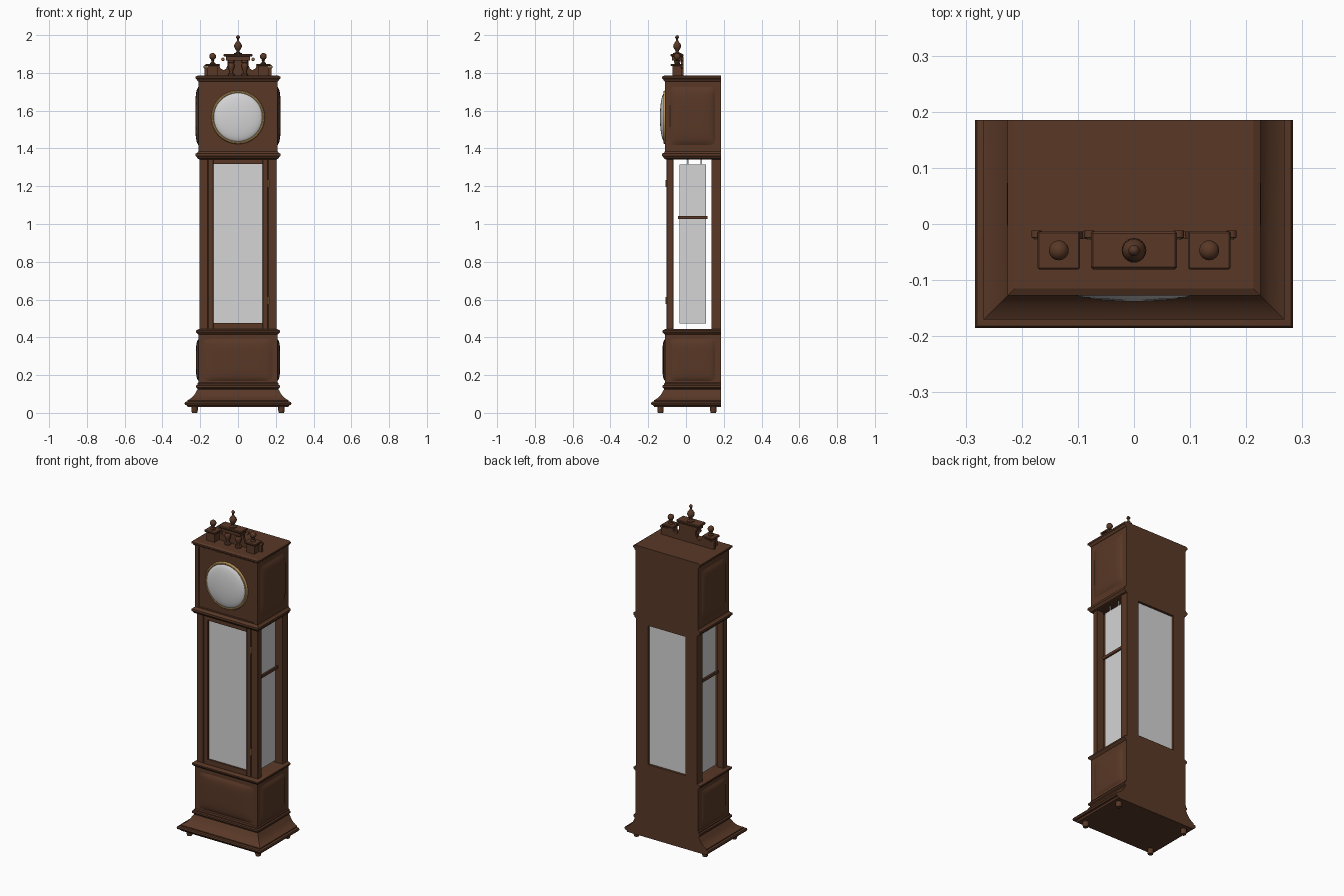
import bpy, bmesh, math
from mathutils import Matrix, Vector

if "Cube" in bpy.data.objects:
    bpy.data.objects.remove(bpy.data.objects["Cube"])


def material(name, rgb):
    m = bpy.data.materials.new(name)
    m.diffuse_color = (*rgb, 1)
    m.use_nodes = True
    m.node_tree.nodes["Principled BSDF"].inputs["Base Color"].default_value = m.diffuse_color
    return m


WOOD = material("walnut_wood", (0.100, 0.040, 0.020))
GLASS = material("pale_glass", (0.66, 0.66, 0.67))
BRASS = material("brass", (0.50, 0.30, 0.11))
BACK = 0.185


def finish(name, bm, mat, matrix=Matrix(), smooth=None, closed=True):
    if closed:
        bmesh.ops.recalc_face_normals(bm, faces=bm.faces[:])
    me = bpy.data.meshes.new(name)
    bm.to_mesh(me)
    bm.free()
    me.materials.append(mat)
    ob = bpy.data.objects.new(name, me)
    bpy.context.collection.objects.link(ob)
    ob.matrix_world = matrix
    if smooth:
        bpy.ops.object.select_all(action='DESELECT')
        ob.select_set(True)
        bpy.context.view_layer.objects.active = ob
        bpy.ops.object.shade_smooth_by_angle(angle=math.radians(smooth))
    return ob


def box(name, x, y, z, mat=WOOD, bevel=0):
    """Box from (min, max) ranges."""
    bm = bmesh.new()
    bmesh.ops.create_cube(bm, size=1)
    for v in bm.verts:
        v.co = Vector([(a + b) / 2 + c * (b - a) for (a, b), c in zip((x, y, z), v.co)])
    if bevel:
        bmesh.ops.bevel(bm, geom=bm.edges[:], offset=bevel, segments=1, affect='EDGES')
    return finish(name, bm, mat)


def case(name, profile):
    """Stack of rectangles, flat at the back; profile = (outward offset, z)."""
    bm = bmesh.new()
    rings = []
    for e, z in profile:
        x, f = 0.21 + e, -0.112 - e
        rings.append([bm.verts.new(p) for p in
                      ((-x, f, z), (x, f, z), (x, BACK, z), (-x, BACK, z))])
    for a, b in zip(rings, rings[1:]):
        for i in range(4):
            j = (i + 1) % 4
            bm.faces.new((a[i], a[j], b[j], b[i]))
    bm.faces.new(rings[0][::-1])
    bm.faces.new(rings[-1])
    return finish(name, bm, WOOD, smooth=25)


def lathe(name, profile, loc, mat=WOOD, n=24, facing_front=False):
    """Turned part; profile = (radius, height)."""
    bm = bmesh.new()
    rings = [[bm.verts.new((r * math.cos(2 * math.pi * i / n), r * math.sin(2 * math.pi * i / n), h))
              for i in range(n)] for r, h in profile]
    for a, b in zip(rings, rings[1:]):
        for i in range(n):
            j = (i + 1) % n
            bm.faces.new((a[i], a[j], b[j], b[i]))
    bmesh.ops.remove_doubles(bm, verts=bm.verts[:], dist=1e-5)
    rot = Matrix.Rotation(math.pi / 2, 4, 'X') if facing_front else Matrix()
    return finish(name, bm, mat, Matrix.Translation(loc) @ rot, smooth=40)


def ball(r, z, steps=8, start=0.35):
    """Profile points of a ball, closed on top."""
    return [(r * math.sin(t), z - r * math.cos(t)) for t in
            [start + (math.pi - start) * i / steps for i in range(steps + 1)]]


def pillow(name, loc, w, h, depth, turn):
    """Raised, softly domed panel facing front, turned about z."""
    bm = bmesh.new()
    bmesh.ops.create_grid(bm, x_segments=20, y_segments=20, size=1)
    for v in bm.verts:
        u, t = v.co.x, v.co.y
        k = max(0, (1 - u ** 4) * (1 - t ** 4)) ** 0.6
        v.co = (u * w, -depth * k, t * h)
    m = Matrix.Translation(loc) @ Matrix.Rotation(math.radians(turn), 4, 'Z')
    return finish(name, bm, WOOD, m, smooth=60, closed=False)


# Feet
for x in (-0.23, 0.23):
    for y in (-0.135, 0.145):
        lathe("foot", [(0, 0), (0.014, 0), (0.017, 0.012), (0.017, 0.034), (0, 0.034)], (x, y, 0))

# Plinth, base cabinet and its mouldings
case("plinth", [(0.055, 0.03), (0.060, 0.04), (0.070, 0.042), (0.073, 0.05), (0.070, 0.058),
                (0.058, 0.06), (0.058, 0.066), (0.050, 0.07), (0.032, 0.083), (0.018, 0.1),
                (0.008, 0.12), (0.003, 0.125)])
case("base_cabinet", [(0.003, 0.12), (0.006, 0.13), (0.013, 0.135), (0.013, 0.145), (0.005, 0.148),
                      (0.005, 0.155), (0, 0.16), (0, 0.415), (0.006, 0.42), (0.013, 0.428),
                      (0.013, 0.436), (0.004, 0.441), (-0.006, 0.444)])
pillow("base_front_panel", (0, -0.111, 0.28), 0.185, 0.112, 0.014, 0)
for s, side in ((1, "right"), (-1, "left")):
    pillow(f"base_{side}_panel", (s * 0.209, 0.035, 0.28), 0.12, 0.112, 0.014, 90 * s)

# Trunk: corner posts, door, back frame, panes
Z0, Z1 = 0.44, 1.35
for s, side in ((1, "right"), (-1, "left")):
    def span(a, b):
        return (min(s * a, s * b), max(s * a, s * b))
    box(f"front_post_{side}", span(0.16, 0.205), (-0.102, -0.066), (Z0, Z1), bevel=0.002)
    box(f"door_stile_{side}", span(0.13, 0.159), (-0.104, -0.08), (Z0, Z1 - 0.004), bevel=0.002)
    box(f"back_stile_{side}", span(0.125, 0.205), (0.135, BACK), (Z0, Z1))
    box(f"side_pane_{side}", span(0.172, 0.178), (-0.035, 0.105), (0.472, 1.316), GLASS)
    box(f"side_glazing_bar_{side}", span(0.168, 0.188), (-0.042, 0.115), (1.027, 1.043))
    for y in (0.008, 0.08):
        box("pane_hanger", span(0.172, 0.178), (y - 0.004, y + 0.004), (1.31, 1.352), GLASS)
for name, y in (("door", (-0.104, -0.08)), ("back", (0.136, BACK))):
    box(f"{name}_bottom_rail", (-0.131, 0.131), y, (Z0, 0.475))
    box(f"{name}_top_rail", (-0.131, 0.131), y, (1.318, Z1))
box("door_pane", (-0.132, 0.132), (-0.094, -0.088), (0.47, 1.322), GLASS)
box("back_pane", (-0.128, 0.128), (0.165, 0.171), (0.47, 1.322), GLASS)
for z in (0.595, 1.215):
    lathe("door_hinge", [(0, -0.018), (0.004, -0.018), (0.004, 0.018), (0, 0.018)],
          (0.16, -0.104, z), BRASS, n=10)

# Hood with lower moulding and cornice
hood = case("hood", [(-0.006, 1.342), (0.004, 1.346), (0.008, 1.354), (0.014, 1.36), (0.014, 1.372),
                     (0.006, 1.376), (0, 1.384), (0, 1.755), (0.005, 1.758), (0.009, 1.766),
                     (0.015, 1.77), (0.015, 1.779), (0.003, 1.785)])
# Recess the hood front inside a narrow frame
bm = bmesh.new()
bm.from_mesh(hood.data)
front = min((f for f in bm.faces if f.normal.y < -0.99), key=lambda f: -f.calc_area())
bmesh.ops.inset_region(bm, faces=[front], thickness=0.034)
for v in front.verts:
    v.co.z = 1.388 if v.co.z < 1.5 else 1.752
bmesh.ops.inset_region(bm, faces=[front], thickness=0.002, depth=-0.006)
bm.to_mesh(hood.data)
bm.free()
for s, side in ((1, "right"), (-1, "left")):
    pillow(f"hood_{side}_panel", (s * 0.209, 0.035, 1.572), 0.12, 0.155, 0.017, 90 * s)

# Dial: brass bezel and domed glass
C = (0, -0.105, 1.565)
lathe("dial_bezel", [(0.126, 0), (0.142, 0), (0.142, 0.008), (0.138, 0.013), (0.132, 0.014),
                     (0.126, 0.01), (0.126, 0)], C, BRASS, 48, True)
lathe("dial_glass", [(0.13, 0), (0.13, 0.008)] +
      [(0.13 * math.cos(t), 0.008 + 0.025 * math.sin(t))
       for t in [math.pi / 2 * i / 10 for i in range(1, 11)]] + [(0, 0), (0.13, 0)], C, GLASS, 48, True)

# Crest: shaped backboard
half = [(0.178, 1.78), (0.178, 1.825), (0.10, 1.84), (0.092, 1.823), (0.076, 1.814),
        (0.062, 1.823), (0.056, 1.84), (0.056, 1.87)]
bm = bmesh.new()
face = bm.faces.new([bm.verts.new((x, -0.027, z)) for x, z in half + [(-x, z) for x, z in half[::-1]]])
ext = bmesh.ops.extrude_face_region(bm, geom=[face])
for v in ext["geom"]:
    if isinstance(v, bmesh.types.BMVert):
        v.co.y = -0.013
finish("crest_backboard", bm, WOOD)

# Crest: pedestals, balusters, finials and small rosettes
Y = -0.047
for s in (1, -1):
    x = s * 0.134
    box("side_pedestal", (x - 0.027, x + 0.027), (-0.072, -0.02), (1.78, 1.836))
    box("side_pedestal_cap", (x - 0.038, x + 0.038), (-0.081, -0.013), (1.836, 1.848), bevel=0.003)
    lathe("side_finial", [(0, 1.846), (0.014, 1.846), (0.014, 1.852), (0.007, 1.857), (0.007, 1.866),
                          (0.012, 1.868)] + ball(0.018, 1.887), (x, Y, 0))
    lathe("baluster", [(0, 1.78), (0.018, 1.78), (0.018, 1.793), (0.010, 1.797), (0.008, 1.806),
                       (0.014, 1.82), (0.018, 1.836), (0.016, 1.846), (0.010, 1.852),
                       (0.017, 1.856), (0.017, 1.868), (0, 1.868)], (s * 0.036, Y, 0), n=16)
    for rx, rz in ((0.08, 1.872), (0.174, 1.832)):
        lathe("rosette", [(0, 0), (0.009, 0), (0.009, 0.012), (0.005, 0.014), (0, 0.014)],
              (s * rx, -0.012, rz), WOOD, 12, True)
        lathe("rosette_button", [(0, 0), (0.004, 0), (0.004, 0.016), (0, 0.017)],
              (s * rx, -0.012, rz), BRASS, 8, True)
box("centre_cap_lower", (-0.064, 0.064), (-0.074, -0.013), (1.866, 1.886))
box("centre_cap", (-0.077, 0.077), (-0.081, -0.013), (1.886, 1.9), bevel=0.004)
lathe("centre_finial", [(0, 1.898), (0.022, 1.898), (0.022, 1.904), (0.01, 1.908), (0.008, 1.916),
                        (0.016, 1.928), (0.021, 1.94), (0.019, 1.952), (0.011, 1.962), (0.006, 1.97),
                        (0.005, 1.98), (0.01, 1.985), (0.01, 1.991), (0.005, 1.998), (0, 2.0)], (0, Y, 0))
